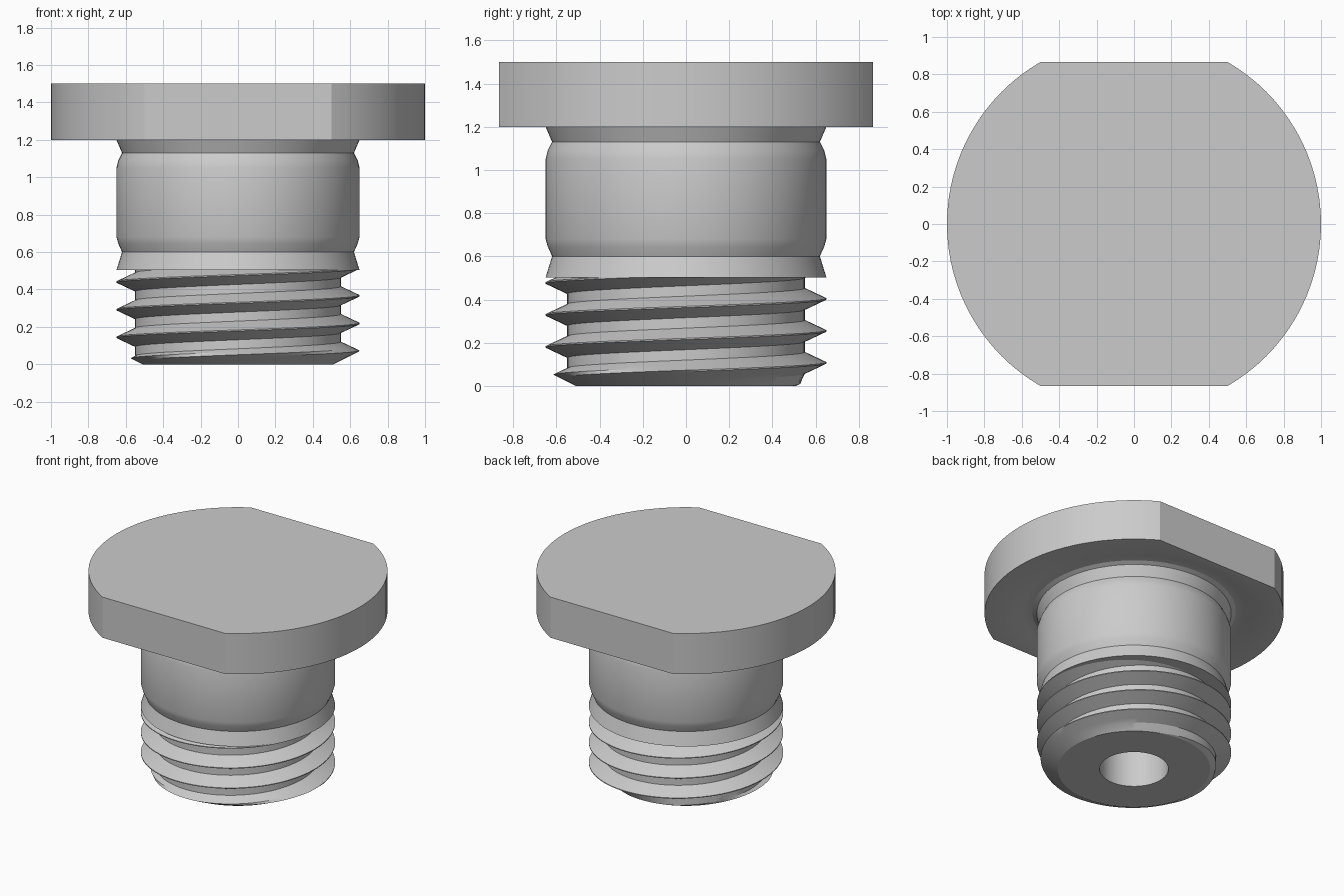
import bpy, bmesh, math

if "Cube" in bpy.data.objects:
    bpy.data.objects.remove(bpy.data.objects["Cube"])

SEG = 96
PITCH = 0.148
mat = bpy.data.materials.new("plain grey")
mat.diffuse_color = (0.6, 0.6, 0.6, 1)
mat.use_nodes = True
mat.node_tree.nodes["Principled BSDF"].inputs["Base Color"].default_value = mat.diffuse_color


def finish(name, bm):
    bmesh.ops.remove_doubles(bm, verts=bm.verts, dist=0.0002)
    me = bpy.data.meshes.new(name)
    bm.to_mesh(me)
    bm.free()
    me.materials.append(mat)
    ob = bpy.data.objects.new(name, me)
    bpy.context.collection.objects.link(ob)
    bpy.ops.object.select_all(action='DESELECT')
    ob.select_set(True)
    bpy.context.view_layer.objects.active = ob
    bpy.ops.object.shade_smooth_by_angle(angle=math.radians(20))
    return ob


def skin(bm, columns):
    # quads between neighbouring columns of vertices
    for a, b in zip(columns, columns[1:]):
        for j in range(len(a) - 1):
            bm.faces.new((a[j], b[j], b[j + 1], a[j + 1]))


def lathe(name, profile, flat=None):
    # revolve a profile; flat limits |y| to leave two flat sides
    bm = bmesh.new()
    cols = []
    for i in range(SEG + 1):
        a = 2 * math.pi * i / SEG
        c, s = math.cos(a), math.sin(a)
        col = []
        for r, z in profile:
            if flat and abs(s) > 1e-6:
                r = min(r, flat / abs(s))
            col.append(bm.verts.new((r * c, r * s, z)))
        cols.append(col)
    skin(bm, cols)
    return finish(name, bm)


# Flange head with two flats and a shallow ring under it
lathe("flange_head", [(0.64, 1.2), (0.68, 1.22), (0.74, 1.22), (0.8, 1.2),
                      (1, 1.2), (1, 1.5), (0, 1.5)], flat=0.866)

# Plain shank with a groove at each end
lathe("shank", [(0.5, 0.503), (0.65, 0.503), (0.62, 0.6), (0.64, 0.645), (0.65, 0.68),
                (0.65, 1.05), (0.64, 1.09), (0.62, 1.13), (0.65, 1.2), (0.65, 1.22)])

# Blind bore and bottom face
lathe("bore", [(0, 1.0), (0.23, 0.9), (0.23, 0), (0.51, 0)])


# Right-hand thread with a chamfered lower end
def thread_radius(z, crest):
    d = abs((z - crest + PITCH / 2) % PITCH - PITCH / 2)
    r = 0.65 - 0.1 * min(1, max(0, (d - 0.003) / 0.047))
    return min(r, 0.51 + 2 * z)


offsets = [-0.05, -0.034, -0.018, -0.003, 0.003, 0.018, 0.034, 0.05, PITCH - 0.05]
bm = bmesh.new()
columns = []
for i in range(-2 * SEG, 5 * SEG + 1):
    a = 2 * math.pi * i / SEG
    crest = 0.07 + PITCH * i / SEG
    col = []
    for d in offsets:
        z = min(0.503, max(0, crest + d))
        r = thread_radius(z, crest)
        col.append(bm.verts.new((r * math.cos(a), r * math.sin(a), z)))
    columns.append(col)
skin(bm, columns)
finish("thread", bm)
